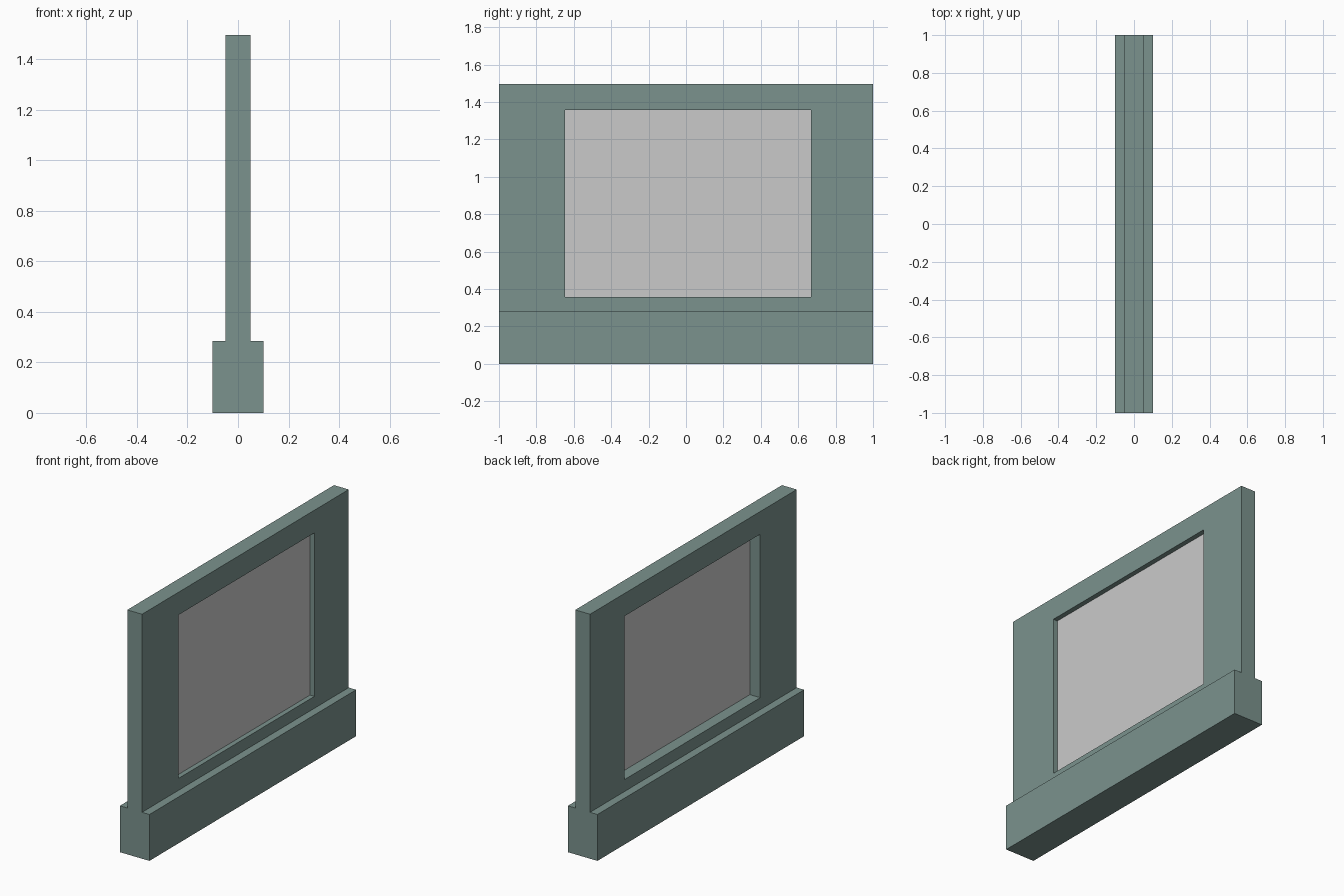
import bpy

if "Cube" in bpy.data.objects:
    bpy.data.objects.remove(bpy.data.objects["Cube"])

HALF_LEN, HEIGHT = 1.0, 1.497
WALL, BASE, BASE_TOP = 0.05, 0.1, 0.284
Y0, Y1, Z0, Z1 = -0.647, 0.668, 0.357, 1.358


def material(name, rgb):
    m = bpy.data.materials.new(name)
    m.diffuse_color = (*rgb, 1)
    m.use_nodes = True
    m.node_tree.nodes["Principled BSDF"].inputs["Base Color"].default_value = m.diffuse_color
    return m


def mesh_object(name, verts, faces, mat):
    me = bpy.data.meshes.new(name)
    me.from_pydata(verts, [], faces)
    me.materials.append(mat)
    ob = bpy.data.objects.new(name, me)
    bpy.context.collection.objects.link(ob)
    return ob


def extrude_y(name, profile, y0, y1, mat):
    """Solid from an x-z profile (counter-clockwise seen from -y)."""
    n = len(profile)
    verts = [(x, y, z) for y in (y0, y1) for x, z in profile]
    faces = [tuple(range(n)), tuple(range(2 * n - 1, n - 1, -1))]
    faces += [(i, i + n, (i + 1) % n + n, (i + 1) % n) for i in range(n)]
    return mesh_object(name, verts, faces, mat)


green = material("grey green", (0.198, 0.291, 0.270))
grey = material("light grey", (0.59, 0.59, 0.59))

# wall with thicker base, one stepped profile
right = [(BASE, 0), (BASE, BASE_TOP), (WALL, BASE_TOP), (WALL, HEIGHT)]
left = [(-x, z) for x, z in reversed(right)]
wall = extrude_y("wall_panel", right + left, -HALF_LEN, HALF_LEN, green)

# window opening
cutter = extrude_y("window_cutter", [(-0.3, Z0), (0.3, Z0), (0.3, Z1), (-0.3, Z1)],
                   Y0, Y1, green)
cutter.hide_render = True
cutter.hide_set(True)
cut = wall.modifiers.new("window_opening", 'BOOLEAN')
cut.operation = 'DIFFERENCE'
cut.solver = 'EXACT'
cut.object = cutter

# window pane, set nearer the +x face
mesh_object("window_pane",
            [(0.02, Y0, Z0), (0.02, Y1, Z0), (0.02, Y1, Z1), (0.02, Y0, Z1)],
            [(0, 1, 2, 3)], grey)
